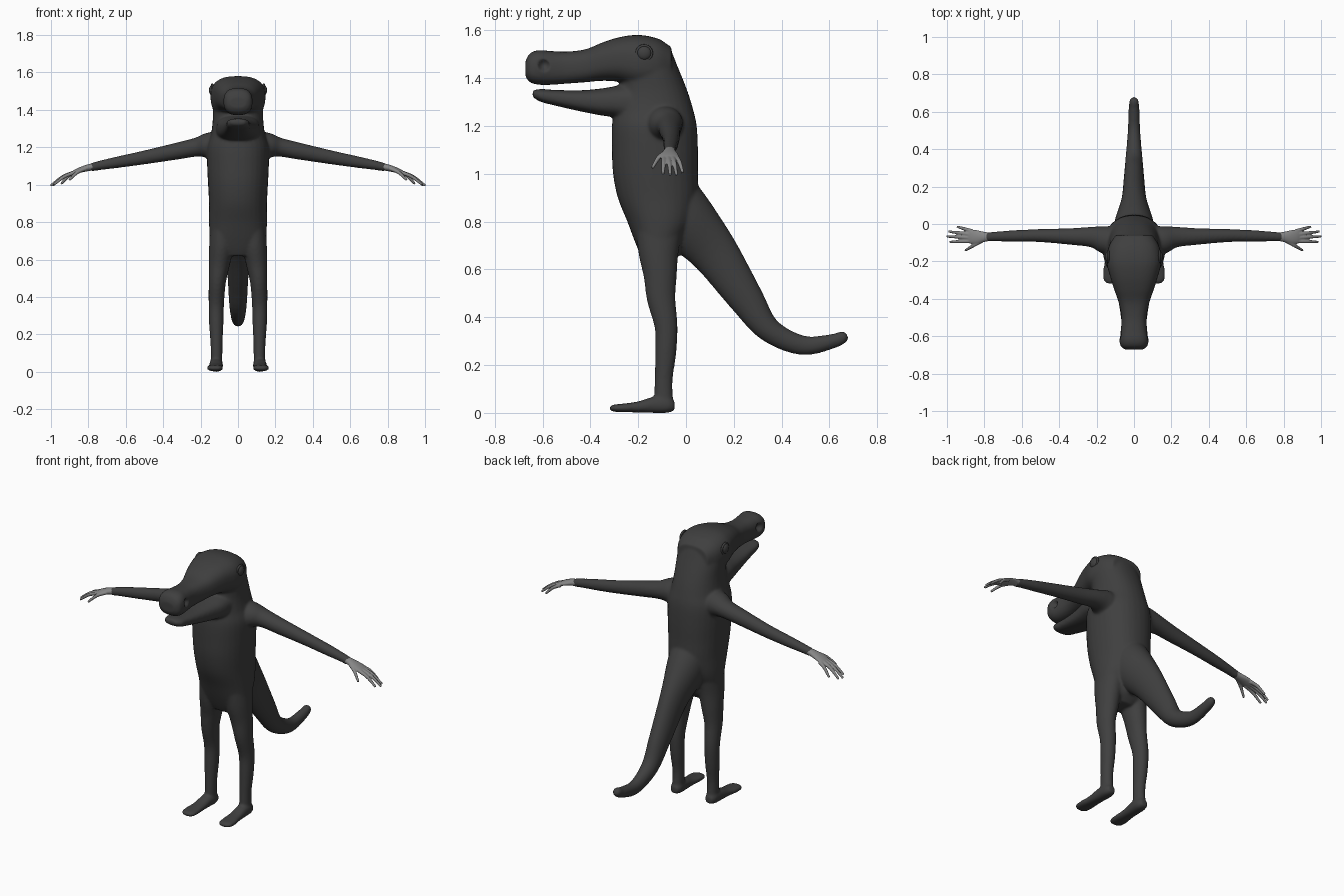
import bpy, bmesh, math
from mathutils import Vector, Matrix

cube = bpy.data.objects.get("Cube")
if cube:
    bpy.data.objects.remove(cube, do_unlink=True)


def material(name, value):
    mat = bpy.data.materials.new(name)
    mat.use_nodes = True
    colour = (value, value, value, 1)
    mat.diffuse_color = colour
    bsdf = mat.node_tree.nodes["Principled BSDF"]
    bsdf.inputs["Base Color"].default_value = colour
    bsdf.inputs["Roughness"].default_value = 0.7
    return mat


SKIN = material("dark grey skin", 0.05)
HAND = material("light grey hand", 0.24)
X, Y = Vector((1, 0, 0)), Vector((0, 1, 0))


def resample(stations, steps=5):
    """Smooth curve through the stations."""
    pts = [Vector(s) for s in stations]
    out = []
    for i in range(len(pts) - 1):
        a, b, c, d = pts[max(i - 1, 0)], pts[i], pts[i + 1], pts[min(i + 2, len(pts) - 1)]
        for k in range(steps):
            t = k / steps
            out.append(b + (c - a) * (t / 2) + (a * 2 - b * 5 + c * 4 - d) * (t * t / 2)
                       + (b * 3 - a - c * 3 + d) * (t ** 3 / 2))
    return out + [pts[-1]]


def loft(bm, stations, side, power=2.0, sides=32, flat=None):
    """Closed tube through (x, y, z, half width, half height) stations.
    With flat set, every ring lies square to that fixed direction."""
    path = resample(stations)
    rings = []
    for i, p in enumerate(path):
        centre = Vector(p[:3])
        tangent = flat or Vector(path[min(i + 1, len(path) - 1)][:3]) - Vector(path[max(i - 1, 0)][:3])
        up = tangent.cross(side).normalized()
        across = up.cross(tangent).normalized()
        ring = []
        for k in range(sides):
            a = math.tau * k / sides
            c, s = math.cos(a), math.sin(a)
            u = math.copysign(abs(c) ** (2 / power), c) * max(p[3], 0.002)
            v = math.copysign(abs(s) ** (2 / power), s) * max(p[4], 0.002)
            ring.append(bm.verts.new(centre + across * u + up * v))
        rings.append(ring)
    for r0, r1 in zip(rings, rings[1:]):
        for k in range(sides):
            n = (k + 1) % sides
            bm.faces.new((r0[k], r0[n], r1[n], r1[k]))
    bm.faces.new(rings[0][::-1])
    bm.faces.new(rings[-1])


def flip(stations, sign):
    return [(s[0] * sign, *s[1:]) for s in stations]


def fuse(name, bm, mat, voxel, smoothing):
    """Blend overlapping tubes into one smooth skin."""
    bmesh.ops.recalc_face_normals(bm, faces=bm.faces)
    mesh = bpy.data.meshes.new(name + "_tubes")
    bm.to_mesh(mesh)
    bm.free()
    obj = bpy.data.objects.new(name, mesh)
    bpy.context.collection.objects.link(obj)
    remesh = obj.modifiers.new("fuse", 'REMESH')
    remesh.mode = 'VOXEL'
    remesh.voxel_size = voxel
    smooth = obj.modifiers.new("smooth", 'SMOOTH')
    smooth.factor = 0.5
    smooth.iterations = smoothing
    graph = bpy.context.evaluated_depsgraph_get()
    skin = bpy.data.meshes.new_from_object(obj.evaluated_get(graph))
    obj.modifiers.clear()
    obj.data = skin
    bpy.data.meshes.remove(mesh)
    skin.name = name
    skin.materials.clear()
    skin.materials.append(mat)
    skin.shade_smooth()
    return obj


body = bmesh.new()

# Torso and neck: height, front, back, half width
torso = [(.62, -.17, -.06, .08), (.66, -.19, -.03, .135), (.72, -.215, -.01, .15),
         (.8, -.245, .03, .155), (.9, -.285, .05, .155), (1, -.305, .05, .16),
         (1.1, -.31, .05, .165), (1.2, -.31, .045, .165), (1.27, -.3, .03, .145),
         (1.35, -.28, .005, .135), (1.45, -.27, -.035, .135), (1.53, -.25, -.07, .12),
         (1.565, -.22, -.11, .08)]
loft(body, [(0, (f + b) / 2, z, w, (b - f) / 2) for z, f, b, w in torso], X, 2.2, flat=Vector((0, 0, 1)))

# Skull with snout, then lower jaw: y, bottom, top, half width
skull = [(-.06, 1.38, 1.53, .1), (-.12, 1.36, 1.567, .135), (-.2, 1.36, 1.582, .147),
         (-.28, 1.385, 1.572, .128), (-.35, 1.39, 1.55, .106), (-.42, 1.384, 1.522, .082),
         (-.5, 1.378, 1.512, .067), (-.57, 1.373, 1.515, .071), (-.62, 1.374, 1.518, .078),
         (-.655, 1.385, 1.503, .07), (-.672, 1.41, 1.47, .045)]
jaw = [(-.2, 1.2, 1.38, .12), (-.28, 1.233, 1.37, .113), (-.36, 1.246, 1.357, .094),
       (-.45, 1.264, 1.35, .077), (-.55, 1.287, 1.352, .064), (-.61, 1.303, 1.355, .059),
       (-.642, 1.323, 1.35, .038)]
for part in (skull, jaw):
    loft(body, [(0, y, (a + b) / 2, w, (b - a) / 2) for y, a, b, w in part], X, 2.6, flat=-Y)

# Tail
loft(body, [(0, -.1, .95, .12, .12), (0, .0, .81, .105, .125), (0, .12, .67, .068, .1),
            (0, .25, .48, .054, .074), (0, .345, .35, .046, .052), (0, .485, .284, .034, .041),
            (0, .61, .3, .029, .031), (0, .66, .32, .024, .025), (0, .674, .327, .012, .012)], X)

arm = [(.05, -.1, 1.2, .08, .08), (.15, -.085, 1.21, .075, .072), (.22, -.07, 1.202, .056, .051),
       (.33, -.067, 1.18, .045, .045), (.5, -.062, 1.147, .035, .037), (.64, -.064, 1.122, .031, .031),
       (.74, -.067, 1.104, .026, .025), (.79, -.069, 1.093, .025, .022)]
leg = [(.082, -.11, .8, .065, .1), (.088, -.115, .68, .066, .085), (.1, -.108, .58, .057, .07),
       (.111, -.104, .48, .046, .06), (.116, -.083, .36, .041, .048), (.116, -.085, .25, .038, .044),
       (.115, -.093, .15, .032, .038), (.115, -.094, .07, .031, .039), (.116, -.09, .025, .03, .038)]
foot = [(.116, -.048, .03, .022, .02), (.116, -.08, .035, .035, .034), (.118, -.14, .034, .036, .033),
        (.12, -.2, .026, .037, .023), (.123, -.26, .022, .044, .018), (.123, -.3, .021, .04, .015),
        (.122, -.32, .02, .022, .008)]
for sign in (1, -1):
    loft(body, flip(arm, sign), Y)
    loft(body, flip(leg, sign), X)
    loft(body, flip(foot, sign), X, 2.4, flat=-Y)

body = fuse("body", body, SKIN, .007, 10)

# Nostrils pressed into the snout, soles settled on the ground
for v in body.data.vertices:
    side = math.copysign(1, v.co.x)
    d = (v.co - Vector((side * .072, -.595, 1.455))).length
    if d < .026:
        v.co.x -= side * .022 * (1 - (d / .026) ** 2)
    v.co.z = max(v.co.z, 0)
lowest = min(v.co.z for v in body.data.vertices)
body.data.transform(Matrix.Translation((0, 0, -lowest)))

# Hands: palm, four fingers and a thumb
palm = [(.768, -.068, 1.097, .022, .02), (.8, -.069, 1.091, .027, .018),
        (.84, -.07, 1.08, .037, .015), (.87, -.068, 1.069, .038, .012), (.89, -.066, 1.06, .03, .008)]
# root x, root y, tip x, tip y, tip height
fingers = [(.865, -.039, .945, -.014, 1.005), (.875, -.056, .99, -.04, .996),
           (.875, -.073, 1.002, -.066, .995), (.87, -.091, .985, -.096, 1.0),
           (.815, -.09, .902, -.141, 1.025)]
for label, sign in (("left", 1), ("right", -1)):
    hand = bmesh.new()
    loft(hand, flip(palm, sign), Y)
    for rx, ry, tx, ty, tz in fingers:
        root = 1.085 if rx < .85 else 1.066
        middle = ((rx + tx) / 2, (ry + ty) / 2, (root + tz) / 2 + .011, .0095, .0095)
        finger = [(rx, ry, root, .012, .011), middle, (tx, ty, tz, .0065, .0065)]
        loft(hand, flip(finger, sign), Y, sides=12)
    fuse(label + "_hand", hand, HAND, .0035, 4)

    # Eye with a raised lid ring
    eye = bmesh.new()
    bmesh.ops.create_uvsphere(eye, u_segments=24, v_segments=16, radius=.03)
    bmesh.ops.scale(eye, vec=(.6, 1, 1), verts=eye.verts)
    mesh = bpy.data.meshes.new(label + "_eye")
    eye.to_mesh(mesh)
    eye.free()
    mesh.shade_smooth()
    obj = bpy.data.objects.new(label + "_eye", mesh)
    bpy.context.collection.objects.link(obj)
    obj.location = (sign * .137, -.175, 1.505)
    mesh.materials.append(SKIN)
    bpy.ops.mesh.primitive_torus_add(major_radius=.031, minor_radius=.006, major_segments=32,
                                     minor_segments=10, location=(sign * .138, -.175, 1.505),
                                     rotation=(0, math.pi / 2, 0))
    lid = bpy.context.object
    lid.name = label + "_eyelid"
    lid.data.materials.append(SKIN)
    lid.data.shade_smooth()
